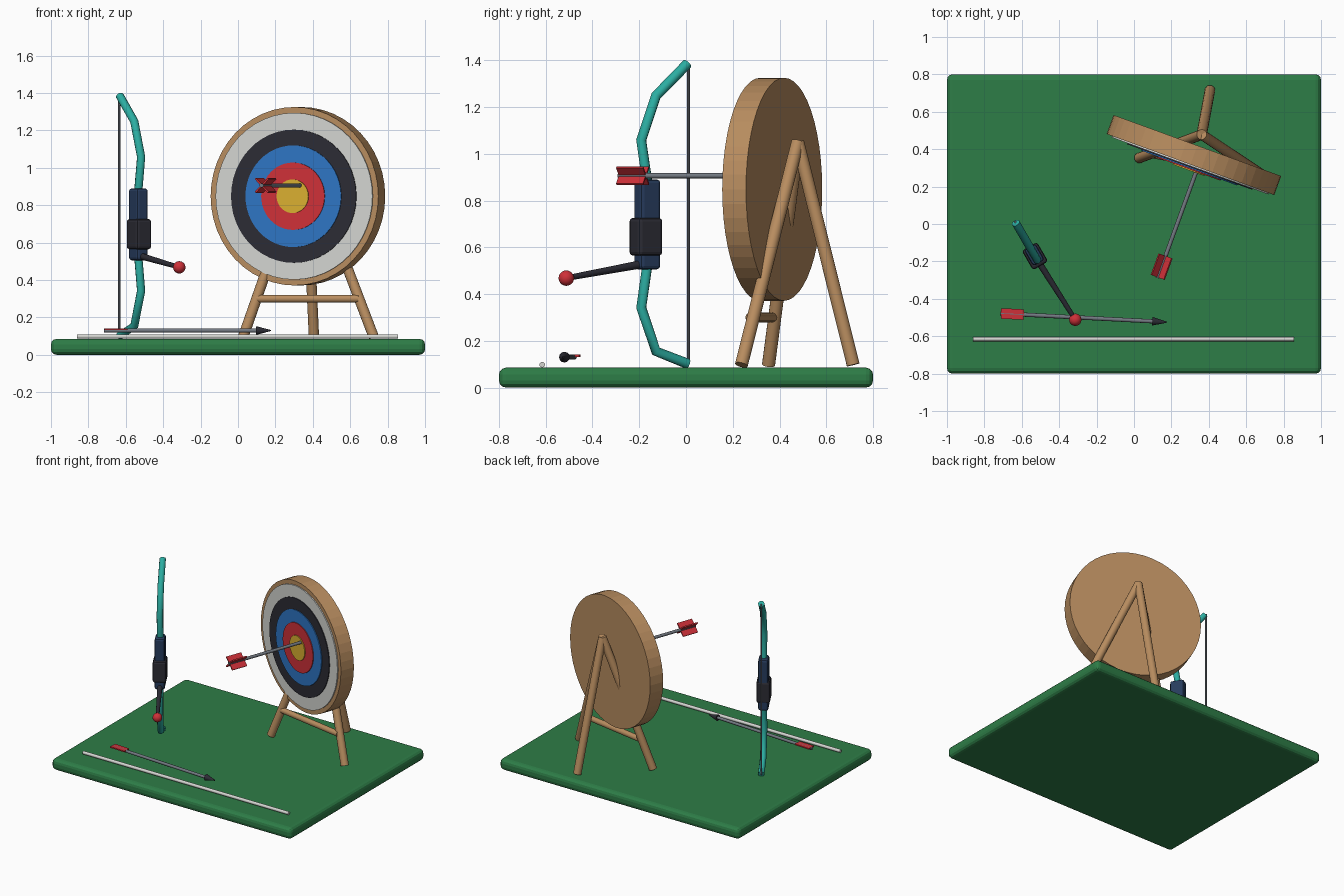
import bpy, math
from mathutils import Vector, Matrix

if "Cube" in bpy.data.objects:
    bpy.data.objects.remove(bpy.data.objects["Cube"])


def material(name, rgb):
    m = bpy.data.materials.new(name)
    m.diffuse_color = (*rgb, 1)
    m.use_nodes = True
    m.node_tree.nodes["Principled BSDF"].inputs["Base Color"].default_value = m.diffuse_color
    return m


GREEN = material("grass green", (0.027, 0.205, 0.063))
WOOD = material("wood", (0.48, 0.265, 0.115))
WHITE = material("off white", (0.66, 0.67, 0.64))
BLACK = material("charcoal", (0.025, 0.025, 0.035))
BLUE = material("ring blue", (0.027, 0.18, 0.55))
RED = material("red", (0.62, 0.03, 0.04))
YELLOW = material("gold yellow", (0.70, 0.43, 0.03))
TEAL = material("teal", (0.025, 0.42, 0.36))
NAVY = material("navy", (0.02, 0.045, 0.11))
GREY = material("grey", (0.17, 0.19, 0.22))


def finish(name, mat, smooth=None):
    ob = bpy.context.object
    ob.name = name
    ob.data.materials.append(mat)
    if smooth:
        bpy.ops.object.shade_smooth_by_angle(angle=math.radians(smooth))
    return ob


def rod(name, a, b, r, mat, r2=None, sides=16, smooth=40):
    """Straight cylinder or cone between two points."""
    a, b = Vector(a), Vector(b)
    d = b - a
    bpy.ops.mesh.primitive_cone_add(
        vertices=sides, radius1=r, radius2=r if r2 is None else r2, depth=d.length,
        location=(a + b) / 2, rotation=d.to_track_quat('Z', 'Y').to_euler())
    return finish(name, mat, smooth)


def box(name, size, mat, matrix, bevel=0, segments=3):
    """Box with baked size, placed by a matrix, with optional rounded edges."""
    bpy.ops.mesh.primitive_cube_add(size=1)
    ob = finish(name, mat)
    ob.data.transform(Matrix.Diagonal((*size, 1)))
    ob.matrix_world = matrix
    if bevel:
        mod = ob.modifiers.new("bevel", 'BEVEL')
        mod.width, mod.segments = bevel, segments
    return ob


# Ground slab and shooting line
box("ground_slab", (2, 1.6, 0.085), GREEN, Matrix.Translation((0, 0, 0.0425)), 0.03)
rod("shooting_line", (-0.86, -0.615, 0.098), (0.855, -0.615, 0.098), 0.012, WHITE, sides=12)

# Target: thick disc with stepped scoring rings
YAW = math.radians(20)
front = Vector((-math.sin(YAW), -math.cos(YAW), 0))
face = Vector((0.302, 0.318, 0.848))
rod("target_disc", face - front * 0.108, face, 0.477, WOOD, sides=48, smooth=None)
rings = [("white", 0.446, WHITE), ("black", 0.356, BLACK), ("blue", 0.272, BLUE),
         ("red", 0.18, RED), ("gold", 0.09, YELLOW)]
for i, (name, radius, mat) in enumerate(rings):
    rod(name + "_ring", face - front * 0.01, face + front * (0.008 + 0.006 * i),
        radius, mat, sides=48, smooth=None)

# Tripod stand
apex = (0.362, 0.478, 1.05)
feet = {"left": (0.028, 0.353, 0.097), "right": (0.725, 0.237, 0.097),
        "back": (0.406, 0.715, 0.097)}
for name, foot in feet.items():
    rod(name + "_stand_leg", foot, apex, 0.028, WOOD)
rod("stand_crossbar", (0.10, 0.372, 0.30), (0.645, 0.275, 0.30), 0.021, WOOD)

# Bow: mirrored limbs in a vertical plane turned 60 degrees
tip = Vector((-0.632, 0.006, 0))
out = Vector((math.cos(math.radians(-60)), math.sin(math.radians(-60)), 0))


def bow_point(s, z):
    return tip + out * s + Vector((0, 0, z))


limbs = {"upper": [(0.195, 0.86), (0.228, 1.058), (0.155, 1.248), (0, 1.385)],
         "lower": [(0.195, 0.54), (0.228, 0.342), (0.155, 0.155), (0, 0.102)]}
for name, path in limbs.items():
    curve = bpy.data.curves.new(name + "_limb", 'CURVE')
    curve.dimensions = '3D'
    curve.bevel_depth = 0.022
    curve.bevel_resolution = 3
    curve.use_fill_caps = True
    spline = curve.splines.new('POLY')
    spline.points.add(len(path) - 1)
    for p, (s, z) in zip(spline.points, path):
        p.co = (*bow_point(s, z), 1)
    spline.use_smooth = True
    curve.materials.append(TEAL)
    ob = bpy.data.objects.new(name + "_limb", curve)
    bpy.context.collection.objects.link(ob)

turn = Matrix.Rotation(math.radians(-60), 4, 'Z')
box("bow_riser", (0.10, 0.07, 0.385), NAVY,
    Matrix.Translation(bow_point(0.198, 0.698)) @ turn, 0.015, 2)
box("bow_grip", (0.12, 0.094, 0.162), BLACK,
    Matrix.Translation(bow_point(0.205, 0.645)) @ turn, 0.015, 2)
rod("bow_string", bow_point(-0.006, 0.1), bow_point(-0.006, 1.385), 0.006, GREY, sides=8)

# Stabilizer rod with ball end
ball = Vector((-0.314, -0.512, 0.468))
rod("stabilizer_rod", bow_point(0.21, 0.53), ball, 0.018, BLACK, 0.012)
bpy.ops.mesh.primitive_uv_sphere_add(segments=20, ring_count=12, radius=0.033, location=ball)
finish("stabilizer_ball", RED, 60)


def arrow(name, tail, end, vane_width, rolls):
    """Shaft plus flat vane plates crossing it near the tail."""
    tail, end = Vector(tail), Vector(end)
    d = (end - tail).normalized()
    rod(name + "_shaft", tail, end, 0.011, GREY, sides=12)
    side = d.cross(Vector((0, 0, 1))).normalized()
    basis = Matrix((d, side, d.cross(side))).transposed().to_4x4()
    for k, roll in enumerate(rolls):
        place = (Matrix.Translation(tail + d * 0.065) @ basis
                 @ Matrix.Rotation(math.radians(roll), 4, 'X'))
        box(f"{name}_vane_{k + 1}", (0.122, vane_width, 0.009), RED, place)


# Arrow stuck in the target
hit = Vector((0.329, 0.27, 0.906))
arrow("stuck_arrow", hit + front * 0.595, hit - front * 0.03, 0.104, (45, -45))

# Arrow lying on the ground
arrow("ground_arrow", (-0.715, -0.478, 0.13), (0.11, -0.521, 0.13), 0.056, (0,))
bpy.data.objects["ground_arrow_vane_1"].location.z += 0.006
rod("ground_arrow_head", (0.098, -0.52, 0.13), (0.175, -0.525, 0.13), 0.023, BLACK, 0.003, sides=12)
